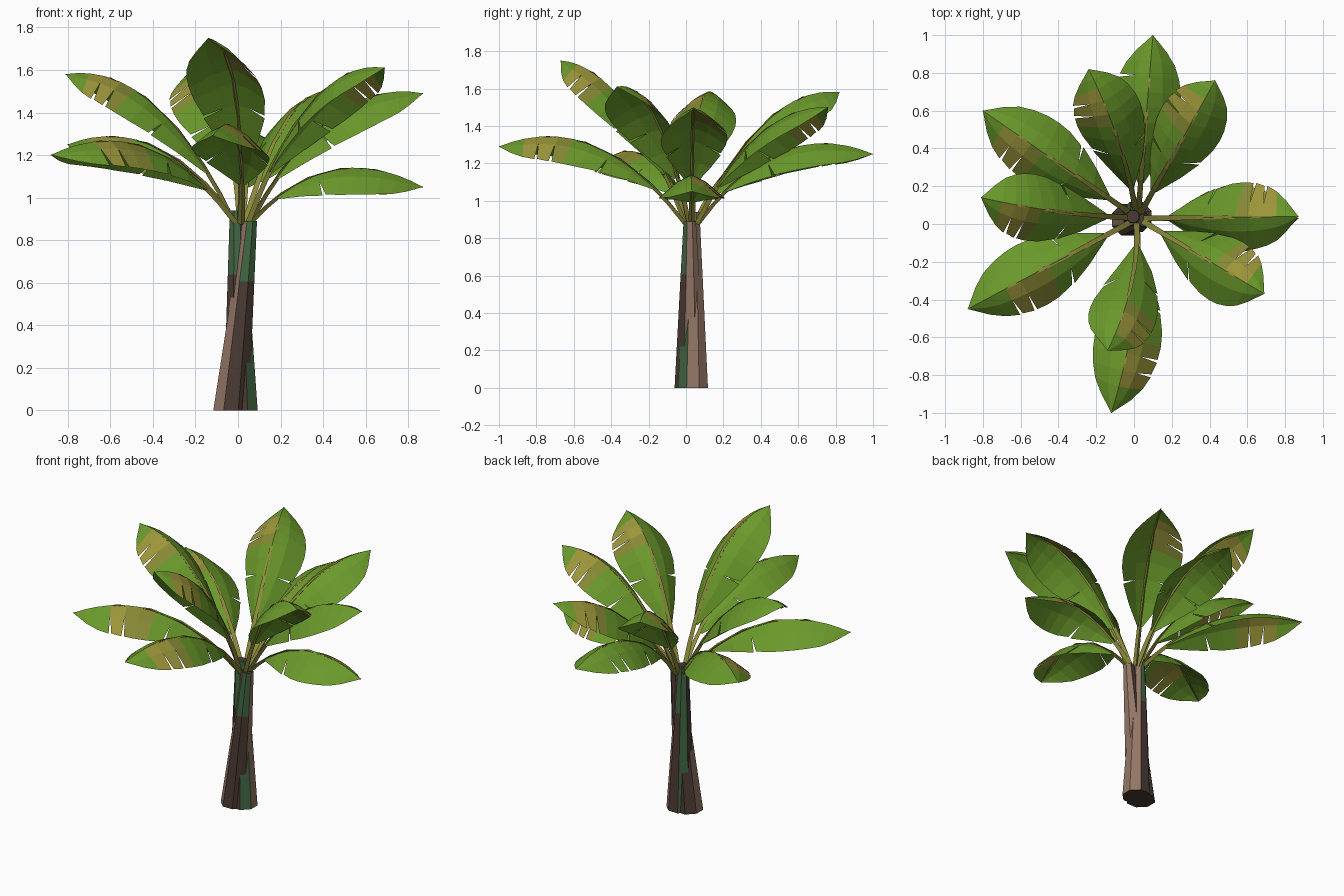
import bpy, bmesh, math
from mathutils import Vector, Matrix

if "Cube" in bpy.data.objects:
    bpy.data.objects.remove(bpy.data.objects["Cube"])

def material(name, rgb):
    m = bpy.data.materials.new(name)
    m.diffuse_color = (*rgb, 1)
    m.use_nodes = True
    m.node_tree.nodes["Principled BSDF"].inputs["Base Color"].default_value = m.diffuse_color
    return m

LEAF = [material("leaf green", (0.145, 0.32, 0.024)),
        material("leaf olive", (0.24, 0.25, 0.035)),
        material("leaf yellow", (0.33, 0.30, 0.042))]
RIB = [material("stalk olive", (0.27, 0.26, 0.045))]
BARK = [material("bark tan", (0.29, 0.18, 0.13)),
        material("bark dark brown", (0.07, 0.042, 0.033)),
        material("bark green", (0.055, 0.135, 0.055))]
TAN, BROWN, GREEN, TWO_TONE = 0, 1, 2, 3

def finish(bm, name, mats):
    me = bpy.data.meshes.new(name)
    bm.to_mesh(me)
    bm.free()
    for m in mats:
        me.materials.append(m)
    ob = bpy.data.objects.new(name, me)
    bpy.context.collection.objects.link(ob)
    return ob

def tube(bm, rings):
    """Skin a list of equal-length point rings and cap both ends."""
    vs = [[bm.verts.new(p) for p in r] for r in rings]
    n = len(vs[0])
    for a, b in zip(vs, vs[1:]):
        for i in range(n):
            j = (i + 1) % n
            bm.faces.new((a[i], a[j], b[j], b[i]))
    bm.faces.new(vs[0][::-1])
    bm.faces.new(vs[-1])
    bmesh.ops.recalc_face_normals(bm, faces=bm.faces)
    bm.normal_update()

# Trunk: two tapered eight-sided sheaths that cross each other
def trunk(name, base, top, r0, r1, sectors):
    """sectors: colour of each side, counter-clockwise from +x"""
    base, top = Vector(base), Vector(top)
    rings = []
    for k in (0, 0.33, 0.68, 1):
        c = base.lerp(top, k)
        r = r0 + (r1 - r0) * k
        rings.append([c + Vector((r * math.cos(a), r * math.sin(a), 0))
                      for a in (math.pi / 8 + i * math.pi / 4 for i in range(8))])
    bm = bmesh.new()
    tube(bm, rings)
    for f in bm.faces:
        if abs(f.normal.z) > 0.9:
            f.material_index = BROWN
            continue
        colour = sectors[round(math.degrees(math.atan2(f.normal.y, f.normal.x)) / 45) % 8]
        if colour == TWO_TONE:   # green above, brown below
            colour = GREEN if f.calc_center_median().z > 0.62 else BROWN
        f.material_index = colour
    finish(bm, name, BARK)

trunk("leaning_trunk", (-0.033, 0.022, 0), (0.056, 0.02, 0.89), 0.09, 0.036,
      (TAN, TAN, BROWN, BROWN, TAN, TAN, TWO_TONE, TWO_TONE))
trunk("upright_trunk", (0.012, 0.037, 0), (-0.006, 0.04, 0.94), 0.087, 0.035,
      (TAN, TAN, TWO_TONE, GREEN, BROWN, TWO_TONE, TWO_TONE, GREEN))

# Leaf: half-blade widths along the length, with slits torn in the edges
WIDTHS = [(0, 0.02), (0.14, 0.115), (0.29, 0.18), (0.42, 0.212), (0.53, 0.22),
          (0.63, 0.215), (0.74, 0.195), (0.84, 0.16), (0.92, 0.1), (1, 0)]
SLITS = {1: (0.29, 0.63, 0.74), -1: (0.29,)}
T0 = 0.17
HEART = Vector((0.02, 0.03, 0.9))

def leaf(i, tip, lift=0.41, roll=0, bend=0, patch=(0.5, 0.6, 0.8)):
    tip = Vector(tip)
    d = Vector((tip.x - HEART.x, tip.y - HEART.y, 0)).normalized()
    left = Vector((-d.y, d.x, 0))
    p0 = HEART + d * 0.03 - Vector((0, 0, 0.02))
    p1 = (HEART + tip) / 2 + Vector((0, 0, lift)) - d * 0.02 + left * bend

    def point(t):
        return p0 * (1 - t) ** 2 + p1 * 2 * t * (1 - t) + tip * t * t

    def frame(t):
        T = ((p1 - p0) * (1 - t) + (tip - p1) * t).normalized()
        side = Vector((-T.y, T.x, 0)).normalized()
        S = Matrix.Rotation(math.radians(roll), 3, T) @ side
        return T, S, T.cross(S)

    # Blade, roof-shaped: an inner and a steeper outer strip on each side
    bm = bmesh.new()
    a1, a2 = math.radians(27), math.radians(41)
    for side in (1, -1):
        def row(u, w, shift):
            t = T0 + (1 - T0) * u
            T, S, N = frame(t)
            p = point(t)
            m = p + (S * side * math.cos(a1) - N * math.sin(a1)) * w * 0.4
            e = m + (S * side * math.cos(a2) - N * math.sin(a2)) * w * 0.6
            if u in SLITS[side]:
                e = e + T * shift
            return p, m, e
        for (u0, w0), (u1, w1) in zip(WIDTHS, WIDTHS[1:]):
            A, B = row(u0, w0, 0.008), row(u1, w1, -0.008)
            for k in (0, 1):
                q = [A[k], B[k], B[k + 1], A[k + 1]]
                if side < 0:
                    q.reverse()
                f = bm.faces.new([bm.verts.new(v) for v in q])
                if side > 0 and patch[0] <= u0 < patch[2]:
                    f.material_index = 1 if u0 < patch[1] else 2
    bmesh.ops.remove_doubles(bm, verts=bm.verts, dist=0.0005)
    finish(bm, f"leaf_blade_{i}", LEAF)

    # Stalk and midrib: three-sided, flat on top
    bm = bmesh.new()
    rings = []
    for t in (0, 0.1, 0.2, 0.36, 0.55, 0.75, 1):
        T, S, N = frame(t)
        r = 0.013 * (1 - t) + 0.003
        rings.append([point(t) + S * r * x + N * r * y
                      for x, y in ((1, 0.3), (-1, 0.3), (0, -1))])
    tube(bm, rings)
    finish(bm, f"leaf_stalk_{i}", RIB)

LEAVES = [dict(tip=(0.10, 1.0, 1.25), lift=0.39, patch=(2, 2, 2)),
          dict(tip=(0.43, 0.76, 1.50), lift=0.32),
          dict(tip=(-0.24, 0.82, 1.58), lift=0.39, bend=-0.06),
          dict(tip=(-0.80, 0.60, 1.25), lift=0.34),
          dict(tip=(-0.81, 0.14, 1.58), bend=0.04),
          dict(tip=(-0.88, -0.45, 1.20), lift=0.38, patch=(0.4, 0.6, 0.7)),
          dict(tip=(-0.12, -1.0, 1.29), bend=0.09, roll=-3),
          dict(tip=(-0.14, -0.67, 1.75), lift=0.40, bend=0.09),
          dict(tip=(0.69, -0.37, 1.61)),
          dict(tip=(0.87, 0.04, 1.49), lift=0.38, roll=3),
          dict(tip=(0.87, 0.03, 1.05), lift=0.32)]
for i, args in enumerate(LEAVES, 1):
    leaf(i, **args)
